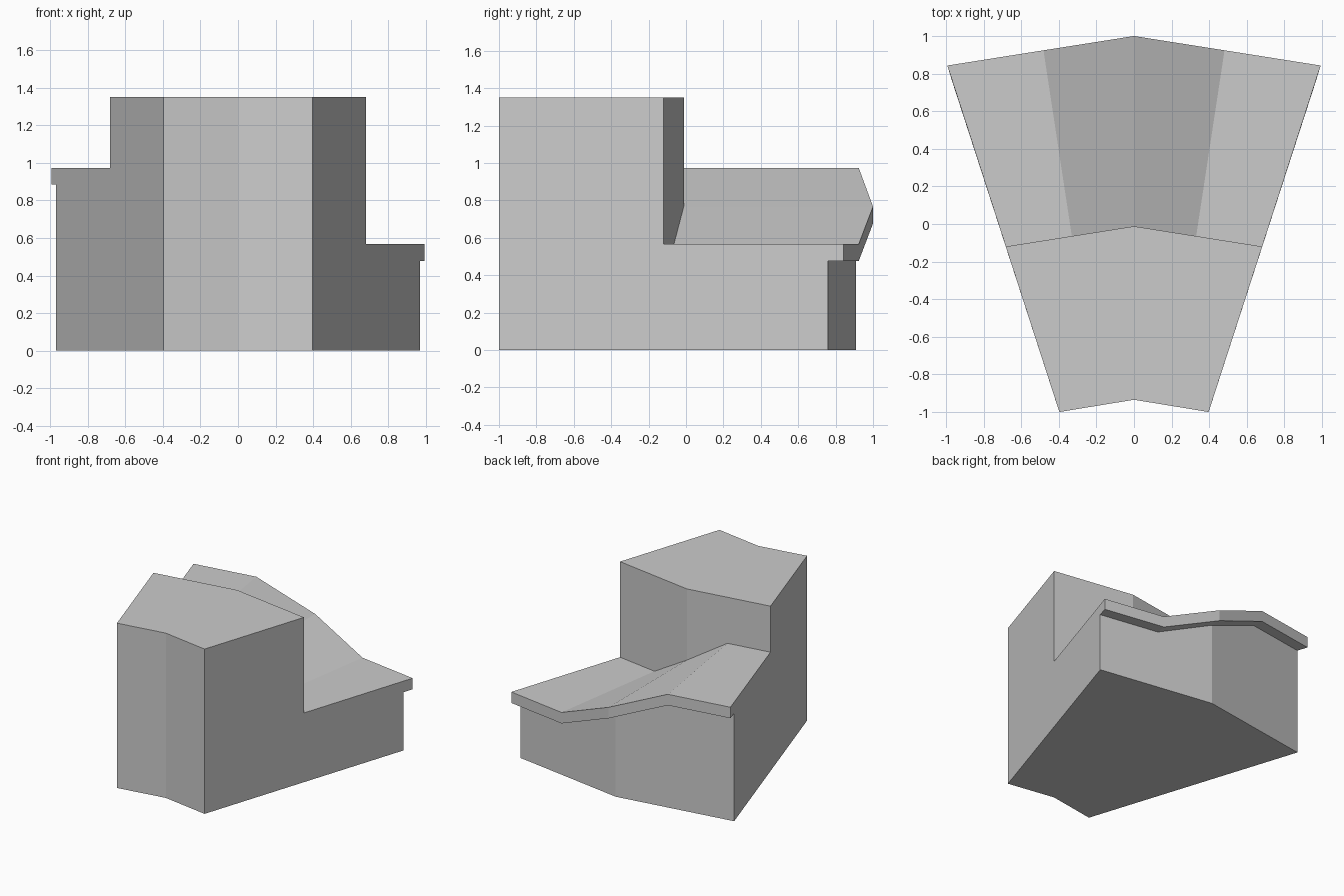
import bpy, bmesh

if "Cube" in bpy.data.objects:
    bpy.data.objects.remove(bpy.data.objects["Cube"])

# Plan chevrons: half width, y at the centre line, y at the side
FRONT = (0.397, -0.935, -1.0)
RISER = (0.682, -0.012, -0.12)
BODY_BACK = (0.967, 0.91, 0.758)
LIP_BACK = (0.993, 1.0, 0.843)
TOP, LIP = 1.35, 0.09

# Across the width: fraction of half width, height of the tilted lower tread
STATIONS = [(-1, 0.973), (-0.485, 0.973), (0, 0.767), (0.485, 0.567), (1, 0.567)]


def on_row(row, t, z):
    half, mid, side = row
    return (half * t, mid + (side - mid) * abs(t), z)


bm = bmesh.new()
sections = []
for t, h in STATIONS:
    # Stepped side profile with an overhanging lip at the back
    profile = [(FRONT, 0), (BODY_BACK, 0), (BODY_BACK, h - LIP), (LIP_BACK, h - LIP),
               (LIP_BACK, h), (RISER, h), (RISER, TOP), (FRONT, TOP)]
    sections.append([bm.verts.new(on_row(row, t, z)) for row, z in profile])

# Skin between neighbouring sections
for a, b in zip(sections, sections[1:]):
    for i in range(len(a)):
        j = (i + 1) % len(a)
        bm.faces.new((a[i], a[j], b[j], b[i]))

# Side caps
bm.faces.new(sections[0])
bm.faces.new(sections[-1])
bmesh.ops.recalc_face_normals(bm, faces=bm.faces)

mesh = bpy.data.meshes.new("stair_wedge")
bm.to_mesh(mesh)
bm.free()
bpy.context.collection.objects.link(bpy.data.objects.new("stair_wedge", mesh))
